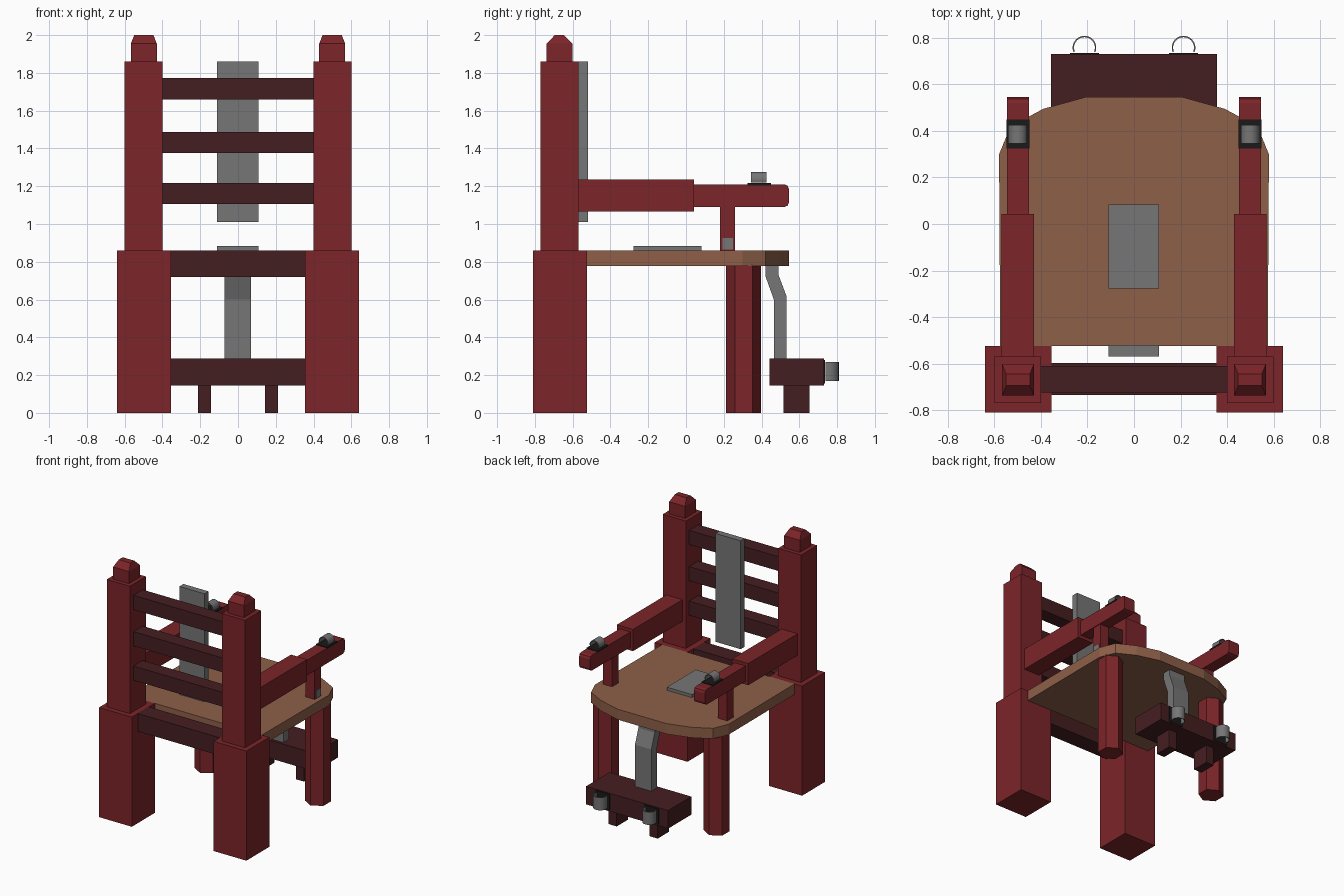
import bpy, bmesh, math

if "Cube" in bpy.data.objects:
    bpy.data.objects.remove(bpy.data.objects["Cube"])


def mat(name, rgb):
    m = bpy.data.materials.new(name)
    m.diffuse_color = (*rgb, 1)
    m.use_nodes = True
    m.node_tree.nodes["Principled BSDF"].inputs["Base Color"].default_value = m.diffuse_color
    return m


RED = mat("red_wood", (0.20, 0.018, 0.022))
DARK = mat("dark_wood", (0.06, 0.013, 0.015))
BROWN = mat("seat_wood", (0.27, 0.115, 0.065))
GREY = mat("metal", (0.18, 0.18, 0.18))
BLACK = mat("black_pad", (0.01, 0.01, 0.01))


def prism(name, pts, axis, lo, hi, material, top=(1, 1)):
    """Extrude a 2D outline along an axis; top scales the far end about its middle."""
    cu = (min(p[0] for p in pts) + max(p[0] for p in pts)) / 2
    cv = (min(p[1] for p in pts) + max(p[1] for p in pts)) / 2

    def place(u, v, w):
        return {'x': (w, u, v), 'y': (u, w, v), 'z': (u, v, w)}[axis]

    bm = bmesh.new()
    a = [bm.verts.new(place(u, v, lo)) for u, v in pts]
    b = [bm.verts.new(place(cu + (u - cu) * top[0], cv + (v - cv) * top[1], hi)) for u, v in pts]
    bm.faces.new(a)
    bm.faces.new(b)
    n = len(pts)
    for i in range(n):
        j = (i + 1) % n
        bm.faces.new((a[i], a[j], b[j], b[i]))
    bmesh.ops.recalc_face_normals(bm, faces=bm.faces)
    me = bpy.data.meshes.new(name)
    bm.to_mesh(me)
    bm.free()
    me.materials.append(material)
    ob = bpy.data.objects.new(name, me)
    bpy.context.collection.objects.link(ob)
    return ob


def box(name, x, y, z, material, top=(1, 1)):
    pts = [(x[0], y[0]), (x[1], y[0]), (x[1], y[1]), (x[0], y[1])]
    return prism(name, pts, 'z', z[0], z[1], material, top)


def shackle(name, cx, c, r, axis, lo, hi):
    """Thin curved band, open towards the pad it sits on."""
    ang = [math.radians(-22 + 224 * i / 14) for i in range(15)]
    pts = [(cx + r * math.cos(t), c + r * math.sin(t)) for t in ang]
    pts += [(cx + (r - 0.006) * math.cos(t), c + (r - 0.006) * math.sin(t)) for t in reversed(ang)]
    ob = prism(name, pts, axis, lo, hi, GREY)
    bpy.context.view_layer.objects.active = ob
    ob.select_set(True)
    bpy.ops.object.shade_smooth_by_angle(angle=math.radians(35))
    ob.select_set(False)


for s, side in ((-1, "left"), (1, "right")):
    def span(a, b):
        return sorted((s * a, s * b))

    # Rear legs, posts and finials
    box(f"rear_leg_{side}", span(0.355, 0.64), (-0.81, -0.525), (0, 0.86), RED)
    box(f"back_post_{side}", span(0.40, 0.60), (-0.77, -0.57), (0.86, 1.86), RED)
    box(f"finial_{side}", span(0.43, 0.567), (-0.738, -0.602), (1.86, 1.955), RED)
    box(f"finial_cap_{side}", span(0.43, 0.567), (-0.738, -0.602), (1.955, 2.0), RED, top=(0.74, 0.36))

    # Hexagonal front legs
    hexa = [(s * 0.48 + 0.0925 * math.cos(math.radians(30 + 60 * i)),
             0.305 + 0.0925 * math.sin(math.radians(30 + 60 * i))) for i in range(6)]
    prism(f"front_leg_{side}", hexa, 'z', 0, 0.79, RED)

    # Arms with a thinner, rounded-off front section
    box(f"arm_rear_{side}", span(0.43, 0.57), (-0.572, 0.043), (1.065, 1.235), RED)
    arm = [(0.04, 1.09), (0.52, 1.09), (0.538, 1.097), (0.545, 1.115),
           (0.545, 1.185), (0.538, 1.203), (0.52, 1.21), (0.04, 1.21)]
    prism(f"arm_front_{side}", arm, 'x', *span(0.452, 0.546), RED)
    box(f"arm_support_{side}", span(0.46, 0.54), (0.18, 0.26), (0.86, 1.095), RED)

    # Wrist pad and shackle
    box(f"wrist_pad_{side}", span(0.45, 0.548), (0.325, 0.45), (1.205, 1.216), BLACK)
    shackle(f"wrist_shackle_{side}", s * 0.499, 1.236, 0.04, 'y', 0.345, 0.425)

    # Footrest feet, ankle pad and shackle
    box(f"footrest_foot_{side}", span(0.143, 0.213), (0.515, 0.655), (0, 0.15), DARK)
    box(f"ankle_pad_{side}", span(0.15, 0.276), (0.725, 0.735), (0.155, 0.28), BLACK)
    shackle(f"ankle_shackle_{side}", s * 0.213, 0.758, 0.051, 'z', 0.17, 0.27)

# Small metal fitting at the foot of the right arm support
box("support_fitting", (0.50, 0.545), (0.192, 0.25), (0.865, 0.925), GREY)

# Back slats and lower rail
for i, z in enumerate((1.105, 1.375, 1.66)):
    box(f"back_slat_{i + 1}", (-0.41, 0.41), (-0.725, -0.61), (z, z + 0.112), DARK)
box("rear_rail", (-0.36, 0.36), (-0.735, -0.597), (0.72, 0.86), DARK)

# Seat with a faceted round front
half = [(0.575, -0.525), (0.58, 0.3), (0.53, 0.42), (0.39, 0.495), (0.21, 0.545)]
prism("seat", half + [(-x, y) for x, y in reversed(half)], 'z', 0.778, 0.86, BROWN)

# Metal plates on back and seat
box("back_plate", (-0.11, 0.108), (-0.57, -0.52), (1.01, 1.86), GREY)
box("seat_plate", (-0.11, 0.108), (-0.277, 0.083), (0.855, 0.884), GREY)

# Footrest and the bent bracket that ties it to the seat
box("footrest", (-0.356, 0.356), (0.443, 0.73), (0.145, 0.287), DARK)
bent = [(0.422, 0.785), (0.422, 0.72), (0.465, 0.60), (0.465, 0.28),
        (0.533, 0.28), (0.533, 0.615), (0.49, 0.73), (0.49, 0.785)]
prism("footrest_bracket", bent, 'x', -0.072, 0.07, GREY)
